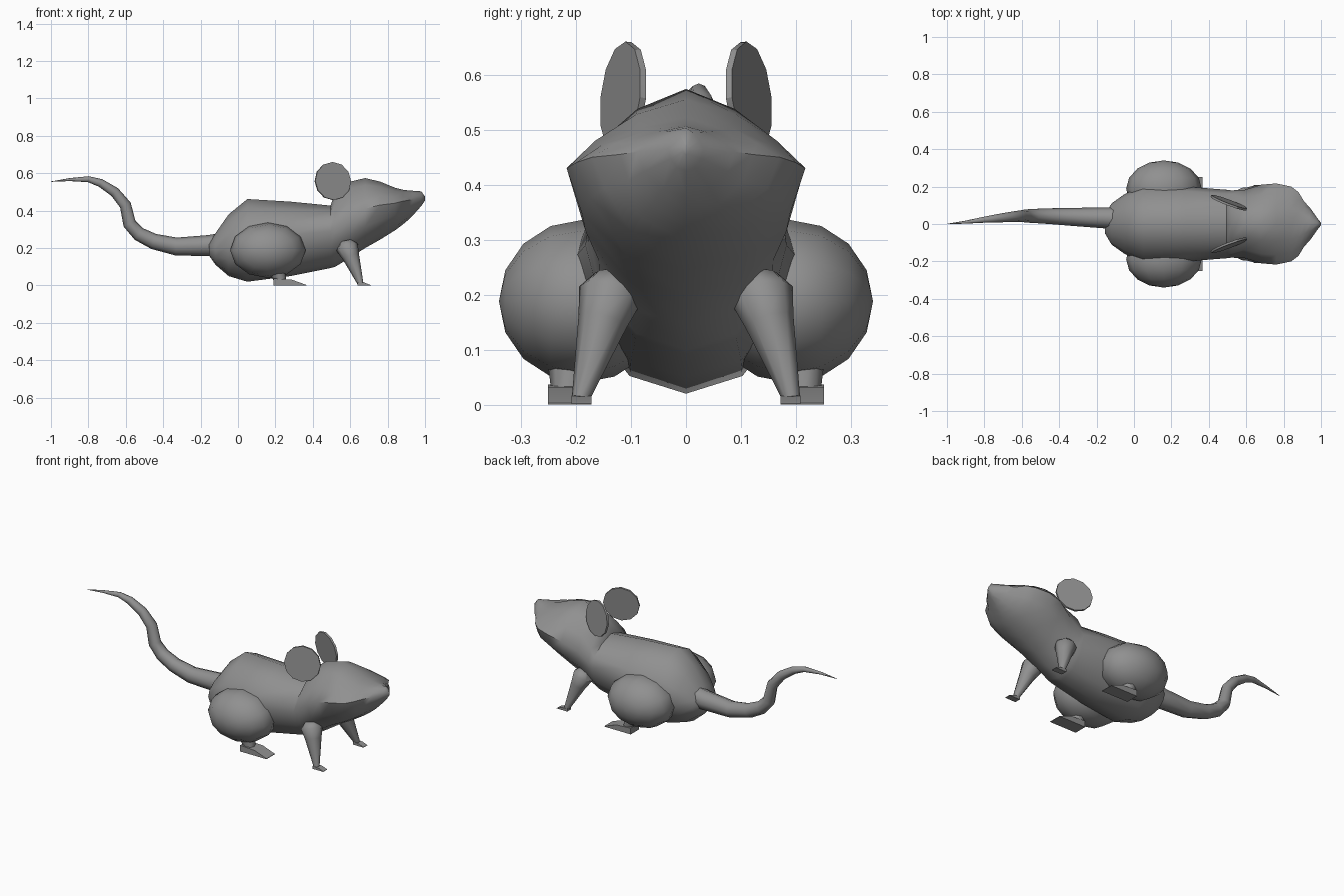
import bpy, bmesh, math
from mathutils import Vector, Matrix

if "Cube" in bpy.data.objects:
    bpy.data.objects.remove(bpy.data.objects["Cube"])

fur = bpy.data.materials.new("dark_grey_fur")
fur.diffuse_color = (0.28, 0.28, 0.28, 1)
fur.use_nodes = True
fur.node_tree.nodes["Principled BSDF"].inputs["Base Color"].default_value = fur.diffuse_color


def finish(name, bm, angle=50):
    bmesh.ops.recalc_face_normals(bm, faces=bm.faces)
    me = bpy.data.meshes.new(name)
    bm.to_mesh(me)
    bm.free()
    me.materials.append(fur)
    ob = bpy.data.objects.new(name, me)
    bpy.context.collection.objects.link(ob)
    bpy.ops.object.select_all(action='DESELECT')
    ob.select_set(True)
    bpy.context.view_layer.objects.active = ob
    bpy.ops.object.shade_smooth_by_angle(angle=math.radians(angle))
    return ob


def loft(name, rings, angle=50):
    """Skin a list of equal-length point rings and cap both ends."""
    bm = bmesh.new()
    vs = [[bm.verts.new(p) for p in r] for r in rings]
    n = len(vs[0])
    for a, b in zip(vs, vs[1:]):
        for i in range(n):
            j = (i + 1) % n
            bm.faces.new((a[i], a[j], b[j], b[i]))
    bm.faces.new(vs[0])
    bm.faces.new(vs[-1])
    return finish(name, bm, angle)


def tube(name, pts, radii, n=8):
    pts = [Vector(p) for p in pts]
    rings = []
    for i, (p, r) in enumerate(zip(pts, radii)):
        d = (pts[min(i + 1, len(pts) - 1)] - pts[max(i - 1, 0)]).normalized()
        u = Vector((0, 1, 0))
        u = (u - d * u.dot(d)).normalized()
        v = d.cross(u)
        rings.append([p + r * (math.cos(t) * u + math.sin(t) * v)
                      for t in (2 * math.pi * k / n for k in range(n))])
    return loft(name, rings)


def body_ring(x, top, mid, bottom, w):
    a, b = (0.5, 0.88) if x < 0.55 else (0.42, 0.76)   # the head has a flatter, roof-like top
    half = [(0, top), (a * w, mid + (top - mid) * 0.78), (b * w, mid + (top - mid) * 0.4),
            (w, mid), (0.87 * w, mid + (bottom - mid) * 0.45),
            (0.5 * w, mid + (bottom - mid) * 0.86), (0, bottom)]
    return [(x, y, z) for y, z in half] + [(x, -y, z) for y, z in half[-2:0:-1]]


# Body and head: x, top z, widest z, bottom z, half width
sections = [
    (-0.155, 0.225, 0.19, 0.16, 0.05), (-0.12, 0.28, 0.19, 0.11, 0.11),
    (-0.05, 0.38, 0.21, 0.05, 0.16), (0.05, 0.462, 0.25, 0.02, 0.205),
    (0.28, 0.448, 0.27, 0.05, 0.2), (0.495, 0.427, 0.29, 0.093, 0.183),
    (0.52, 0.50, 0.31, 0.10, 0.18), (0.59, 0.553, 0.36, 0.142, 0.182),
    (0.68, 0.574, 0.41, 0.20, 0.21), (0.76, 0.555, 0.43, 0.245, 0.217),
    (0.84, 0.522, 0.44, 0.295, 0.2), (0.88, 0.512, 0.45, 0.325, 0.17),
    (0.91, 0.508, 0.455, 0.35, 0.12), (0.94, 0.506, 0.46, 0.38, 0.088),
    (0.98, 0.503, 0.465, 0.425, 0.032), (1.0, 0.475, 0.465, 0.455, 0.006)]
loft("body_and_head", [body_ring(*s) for s in sections])

# Tail
tube("tail",
     [(-0.06, 0.03, 0.225), (-0.16, 0.033, 0.213), (-0.33, 0.038, 0.208), (-0.45, 0.042, 0.235),
      (-0.53, 0.043, 0.275), (-0.58, 0.043, 0.33), (-0.602, 0.043, 0.43), (-0.66, 0.038, 0.50),
      (-0.735, 0.03, 0.548), (-0.80, 0.023, 0.568), (-0.90, 0.01, 0.566), (-1.0, 0, 0.555)],
     [0.06, 0.056, 0.048, 0.042, 0.038, 0.035, 0.031, 0.027, 0.022, 0.016, 0.008, 0.001])


def wedge(name, x0, x1, y, hw, h, tip):
    """Flat-soled foot narrowing in height towards the toes."""
    xm = x0 + (x1 - x0) * 0.55
    loft(name, [[(x, y - hw, 0), (x, y + hw, 0), (x, y + hw, z), (x, y - hw, z)]
                for x, z in ((x0, h), (xm, h * 0.85), (x1, tip))], 30)


def ellipsoid(name, loc, size, seg, rings):
    bm = bmesh.new()
    m = (Matrix.Translation(loc) @ Matrix.Diagonal((*size, 1))
         @ Matrix.Rotation(math.pi / 2, 4, 'X'))
    bmesh.ops.create_uvsphere(bm, u_segments=seg, v_segments=rings, radius=1, matrix=m)
    return finish(name, bm)


for side, s in (("left", 1), ("right", -1)):
    # Hind leg
    ellipsoid("thigh_" + side, (0.16, s * 0.188, 0.188), (0.202, 0.152, 0.148), 12, 8)
    tube("hind_ankle_" + side, [(0.2, s * 0.205, 0.1), (0.23, s * 0.215, 0.02)], [0.05, 0.03])
    wedge("hind_foot_" + side, 0.19, 0.365, s * 0.212, 0.039, 0.037, 0.003)
    # Front leg
    tube("front_leg_" + side,
         [(0.575, s * 0.135, 0.24), (0.583, s * 0.135, 0.205), (0.605, s * 0.152, 0.15),
          (0.655, s * 0.192, 0.01)],
         [0.03, 0.06, 0.045, 0.016])
    wedge("front_paw_" + side, 0.64, 0.71, s * 0.19, 0.018, 0.017, 0.002)
    # Ear: thin round disc, turned outwards at the back and leaning inwards at the top
    bm = bmesh.new()
    m = (Matrix.Translation((0.507, s * 0.114, 0.558)) @ Matrix.Rotation(-s * 0.36, 4, 'Z')
         @ Matrix.Rotation(math.pi / 2 + s * 0.1, 4, 'X'))
    bmesh.ops.create_cone(bm, cap_ends=True, segments=12, radius1=0.102, radius2=0.102,
                          depth=0.012, matrix=m)
    finish("ear_" + side, bm, 30)
